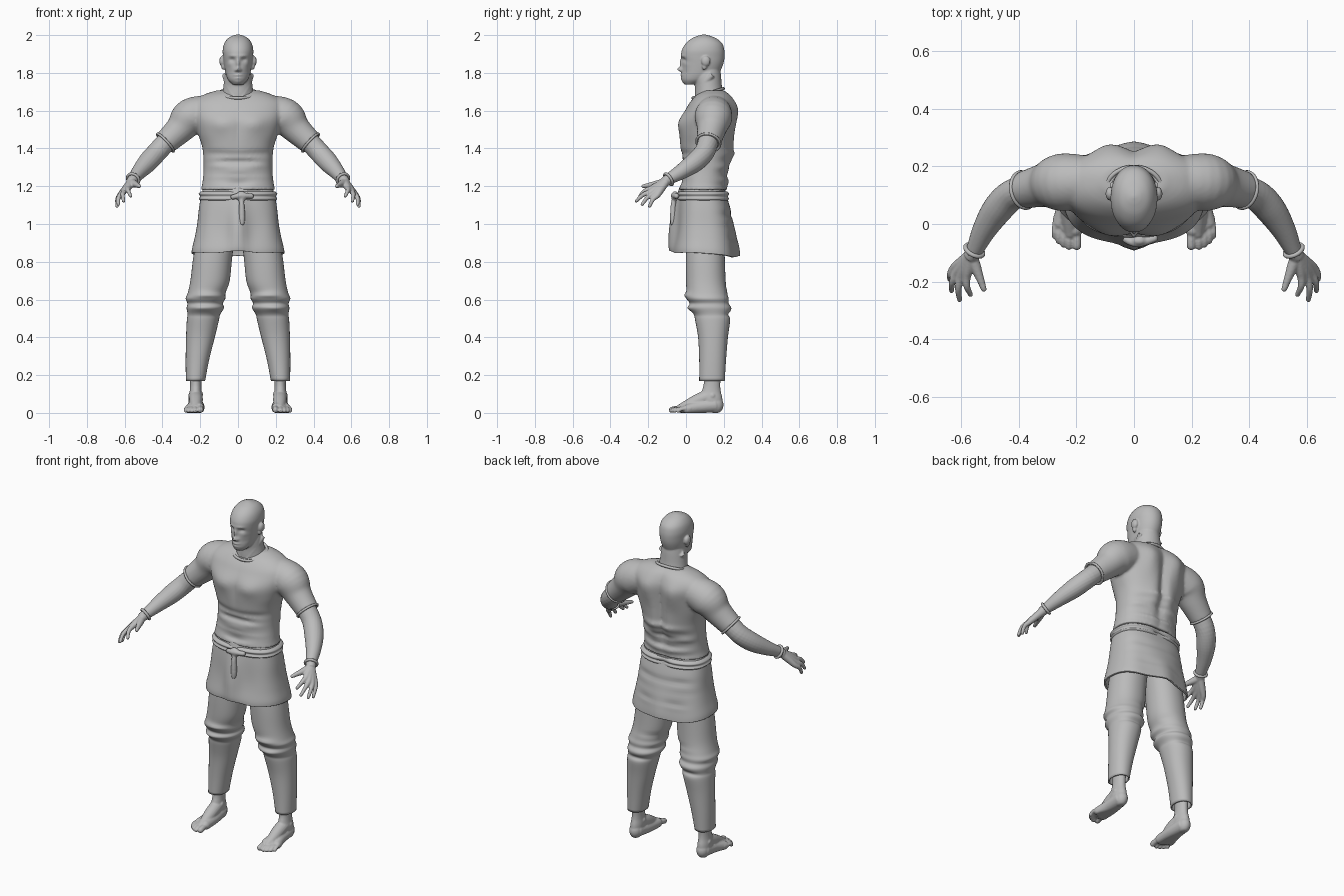
import bpy, bmesh, math, random
from mathutils import Vector, Matrix

random.seed(4)
cube = bpy.data.objects.get("Cube")
if cube:
    bpy.data.objects.remove(cube)

clay = bpy.data.materials.new("plain_grey")
clay.use_nodes = True
GREY = (0.5, 0.5, 0.5, 1)
clay.diffuse_color = GREY
next(n for n in clay.node_tree.nodes if n.type == 'BSDF_PRINCIPLED').inputs["Base Color"].default_value = GREY


def spline(rows, steps):
    """Smooth curve through rows of numbers."""
    out = []
    for i in range(len(rows) - 1):
        a, b, c, d = (rows[min(max(i + k, 0), len(rows) - 1)] for k in (-1, 0, 1, 2))
        for s in range(steps):
            t = s / steps
            out.append([q + t * (r - p) / 2 + t * t * (2 * p - 5 * q + 4 * r - s2) / 2
                        + t ** 3 * (3 * q - p - 3 * r + s2) / 2 for p, q, r, s2 in zip(a, b, c, d)])
    return out + [list(rows[-1])]


def skin(bm, rings, cap=True):
    rings = [[bm.verts.new(p) for p in ring] for ring in rings]
    n = len(rings[0])
    for a, b in zip(rings, rings[1:]):
        for i in range(n):
            bm.faces.new((a[i], a[(i + 1) % n], b[(i + 1) % n], b[i]))
    if cap:
        bm.faces.new(rings[0][::-1])
        bm.faces.new(rings[-1])


def loft(bm, rows, cap=True, n=48, steps=5, power=2.3):
    """Level rings from rows of (height, front y, back y, half width, centre x)."""
    rings = []
    for z, front, back, rx, cx in spline([(r + (0,))[:5] for r in rows], steps):
        ring = []
        for i in range(n):
            c, s = math.cos(math.tau * i / n), math.sin(math.tau * i / n)
            c, s = (math.copysign(abs(v) ** (2 / power), v) for v in (c, s))
            ring.append((cx + rx * c, (front + back) / 2 + (back - front) / 2 * s, z))
        rings.append(ring)
    skin(bm, rings, cap)


def blob(bm, centre, radii):
    m = Matrix.Translation(centre) @ Matrix.Diagonal((*radii, 1))
    bmesh.ops.create_uvsphere(bm, u_segments=20, v_segments=12, radius=1, matrix=m)


def tube(bm, pts, n=20, steps=5, tip=False):
    """Round limb through points of (x, y, z, radius)."""
    path = spline(pts, steps)
    rings = []
    for i, p in enumerate(path):
        t = Vector(path[min(i + 1, len(path) - 1)][:3]) - Vector(path[max(i - 1, 0)][:3])
        q = t.to_track_quat('Z', 'Y')
        rings.append([Vector(p[:3]) + q @ Vector((math.cos(math.tau * k / n), math.sin(math.tau * k / n), 0)) * p[3]
                      for k in range(n)])
    skin(bm, rings)
    if tip:
        blob(bm, pts[-1][:3], [pts[-1][3]] * 3)


def hoop(bm, centre, rot, rx, ry, r):
    """Closed ring of cloth."""
    n, k = 48, 8
    m = Matrix.Translation(centre) @ rot
    grid = [[bm.verts.new(m @ Vector(((rx + r * math.cos(b)) * math.cos(a), (ry + r * math.cos(b)) * math.sin(a),
             r * math.sin(b)))) for b in (math.tau * j / k for j in range(k))]
            for a in (math.tau * i / n for i in range(n))]
    for i in range(n):
        for j in range(k):
            a, b, j2 = grid[i], grid[(i + 1) % n], (j + 1) % k
            bm.faces.new((a[j], b[j], b[j2], a[j2]))


def sculpt(bm, bumps):
    """Push the front (-1) or back (+1) in or out: (side, x, z, spread x, spread z, amount)."""
    bm.normal_update()
    for v in bm.verts:
        x, z, push = v.co.x, v.co.z, 0
        for side, bx, bz, sx, sz, amount in bumps:
            for cx in {bx, -bx}:
                g = math.exp(-((x - cx) / sx) ** 2 - ((z - bz) / sz) ** 2)
                push += side * amount * g * max(0, v.normal.y * side)
        v.co.y += push


def folds(count, low, high, width, amount):
    return [(random.choice((-1, 1)), random.uniform(0, width), random.uniform(low, high),
             random.uniform(.05, .12), random.uniform(.01, .018), random.uniform(-amount, amount))
            for _ in range(count)]


def finish(name, bm, voxel=0, smooth=3, mirror=False, thick=0):
    bmesh.ops.recalc_face_normals(bm, faces=bm.faces)
    me = bpy.data.meshes.new(name)
    bm.to_mesh(me)
    bm.free()
    me.materials.append(clay)
    for p in me.polygons:
        p.use_smooth = True
    me.set_sharp_from_angle(angle=math.radians(50))
    ob = bpy.data.objects.new(name, me)
    bpy.context.collection.objects.link(ob)
    if voxel:
        mod = ob.modifiers.new("fuse", 'REMESH')
        mod.mode, mod.voxel_size, mod.use_smooth_shade = 'VOXEL', voxel, True
        mod = ob.modifiers.new("soften", 'SMOOTH')
        mod.factor, mod.iterations = .5, smooth
    if thick:
        ob.modifiers.new("cloth", 'SOLIDIFY').thickness = thick
    if mirror:
        ob.modifiers.new("both_sides", 'MIRROR')
    return ob


# Head, face, ears and neck
bm = bmesh.new()
loft(bm, [(1.738, -.005, .05, .027), (1.76, -.02, .12, .05), (1.785, -.024, .165, .062), (1.81, -.022, .182, .068),
          (1.85, -.021, .198, .075), (1.885, -.026, .204, .079), (1.92, -.022, .203, .081), (1.955, -.002, .192, .073),
          (1.982, .03, .162, .054), (1.997, .065, .125, .028), (2.003, .09, .1, .006)], n=120, steps=8, power=2.1)
sculpt(bm, [(-1, 0, 1.85, .009, .022, .014), (-1, 0, 1.819, .011, .011, .026), (-1, .013, 1.814, .007, .007, .01),
            (-1, .032, 1.87, .016, .011, -.014), (-1, .03, 1.89, .022, .007, .005), (-1, 0, 1.788, .02, .005, .007),
            (-1, 0, 1.772, .017, .005, .006), (-1, 0, 1.78, .022, .003, -.006), (-1, 0, 1.752, .02, .012, .005),
            (-1, .05, 1.845, .014, .012, .005), (-1, .045, 1.8, .016, .02, -.005)])
loft(bm, [(1.62, .05, .21, .09), (1.68, .047, .2, .084), (1.73, .047, .19, .077), (1.79, .04, .185, .07),
          (1.83, .06, .18, .06)], power=2)
for s in (-1, 1):
    blob(bm, (s * .032, .009, 1.869), (.013, .012, .009))
    blob(bm, (s * .083, .105, 1.862), (.016, .024, .028))
    blob(bm, (s * .078, .098, 1.835), (.011, .014, .019))
    tube(bm, [(s * .068, .14, 1.79, .016), (s * .05, .085, 1.73, .016), (s * .02, .06, 1.67, .014)])
finish("head", bm, .0045, 2)

# Shirt with short sleeves
bm = bmesh.new()
loft(bm, [(1.18, -.04, .222, .197), (1.22, -.03, .215, .188), (1.3, -.02, .23, .182), (1.4, -.03, .248, .188),
          (1.48, -.035, .255, .213), (1.55, -.03, .258, .235), (1.61, 0, .26, .25), (1.65, .025, .25, .235),
          (1.685, .058, .23, .18), (1.708, .1, .2, .11)], n=80, steps=8)
sculpt(bm, [(1, .09, 1.59, .055, .09, .022), (1, 0, 1.45, .025, .22, -.02), (1, .06, 1.35, .04, .1, .008),
            (-1, .09, 1.53, .06, .05, .014), (-1, 0, 1.5, .02, .1, -.006)] + folds(22, 1.2, 1.38, .16, .012))
for s in (-1, 1):
    tube(bm, [(s * .14, .15, 1.6, .085), (s * .25, .145, 1.565, .1), (s * .31, .135, 1.5, .077),
              (s * .385, .118, 1.43, .064)], n=32)
finish("shirt", bm, .008, 4)

# Collar and sleeve hems
bm = bmesh.new()
hoop(bm, (0, .117, 1.692), Matrix.Rotation(.3, 4, 'X'), .098, .085, .008)
finish("collar", bm)
bm = bmesh.new()
lean = Vector((.075, -.017, -.07)).to_track_quat('Z', 'Y').to_matrix().to_4x4()
hoop(bm, (.384, .118, 1.431), lean, .063, .063, .007)
finish("sleeve_hems", bm, mirror=True)

# Forearms and hands
bm = bmesh.new()
tube(bm, [(.36, .122, 1.455, .054), (.425, .1, 1.385, .054), (.475, .05, 1.33, .053), (.52, -.02, 1.28, .042),
          (.556, -.095, 1.235, .029), (.57, -.115, 1.22, .026)])
wrist = (.566, -.108, 1.222, .022)
knuckles = [(.582, -.185, 1.188), (.603, -.185, 1.172), (.618, -.172, 1.16), (.626, -.153, 1.15)]
tips = [(.568, -.245, 1.148), (.606, -.263, 1.122), (.634, -.232, 1.104), (.64, -.193, 1.094)]
for k, t in zip(knuckles, tips):
    mid = Vector(k).lerp(Vector(t), .5) + Vector((.006, -.002, .008))
    tube(bm, [wrist, (*Vector(wrist[:3]).lerp(Vector(k), .6), .019), (*k, .015), (*mid, .0115), (*t, .009)], tip=True)
tube(bm, [wrist, (.55, -.15, 1.213, .019), (.535, -.19, 1.206, .014), (.522, -.226, 1.2, .01)], tip=True)
finish("forearms_and_hands", bm, .0045, 2, mirror=True)

# Wrist cuffs
bm = bmesh.new()
lean = Vector((.035, -.07, -.045)).to_track_quat('Z', 'Y').to_matrix().to_4x4()
hoop(bm, (.555, -.092, 1.237), lean, .033, .033, .008)
finish("wrist_cuffs", bm, mirror=True)

# Tunic skirt
bm = bmesh.new()
loft(bm, [(1.19, -.025, .205, .185), (1.14, -.034, .218, .197), (1.08, -.043, .235, .207), (1, -.053, .25, .216),
          (.92, -.061, .262, .23), (.86, -.068, .27, .243), (.832, -.068, .272, .246)], cap=False, n=80, steps=6, power=2.5)
sculpt(bm, [(1, 0, .98, .045, .2, -.035), (1, .1, .98, .06, .1, .008), (-1, 0, .84, .05, .12, -.015),
            (-1, .13, .9, .05, .15, .006)] + folds(8, .9, 1.12, .2, .006))
for v in bm.verts:
    hem = max(0, 1 - (v.co.z - .832) / .15)
    v.co.z += hem * (.008 - .07 * (v.co.y - .1)) + hem * .005 * math.cos(v.co.x * 24)
finish("tunic_skirt", bm, thick=.01)

# Belt with knot and hanging end
bm = bmesh.new()
loft(bm, [(1.122, -.034, .22, .195), (1.133, -.046, .232, .207), (1.146, -.04, .226, .201),
          (1.16, -.047, .233, .208), (1.173, -.034, .22, .195)], n=72, steps=4, power=2.4)
sculpt(bm, [(1, 0, 1.146, .04, .1, -.015)])
finish("belt", bm)
bm = bmesh.new()
blob(bm, (.018, -.058, 1.147), (.03, .02, .027))
tube(bm, [(-.035, -.05, 1.14, .013), (.01, -.066, 1.15, .015), (.07, -.05, 1.148, .014)], tip=True)
tube(bm, [(.018, -.06, 1.14, .013), (.02, -.067, 1.1, .014), (.021, -.068, 1.04, .017), (.021, -.069, 1.005, .014)], tip=True)
finish("belt_knot", bm, .005, 2)

# Trouser legs with gathered knees
bm = bmesh.new()
loft(bm, [(1, .01, .2, .1, .108), (.83, 0, .205, .103, .133), (.7, 0, .21, .104, .148), (.635, .004, .218, .1, .166),
          (.605, .004, .226, .105, .172), (.58, .02, .226, .094, .174), (.555, .016, .24, .099, .173),
          (.52, .042, .232, .086, .181), (.49, .048, .234, .085, .186), (.4, .064, .222, .076, .199),
          (.28, .07, .212, .062, .215), (.17, .07, .205, .051, .225)], cap=False, power=2.15)
sculpt(bm, folds(10, .45, .68, .22, .01))
finish("trouser_legs", bm, mirror=True, thick=.008)

# Bare feet and ankles
bm = bmesh.new()
loft(bm, [(.3, .09, .19, .035, .22), (.17, .095, .182, .03, .223), (.12, .085, .183, .031, .224),
          (.08, .07, .192, .036, .225), (.03, .09, .196, .034, .226)], power=2)
heel = (.225, .155, .042, .04)
blob(bm, heel[:3], (.036, .044, .046))
tube(bm, [(.224, .13, .09, .036), (.222, .07, .068, .036), (.222, .01, .04, .03), (.222, -.03, .024, .022)], tip=True)
for ball in [(.206, -.018, .025, .028), (.235, -.01, .022, .025), (.258, .005, .02, .025)]:
    tube(bm, [heel, (.215 + (ball[0] - .215) * .5, .07, .032, .033), ball], tip=True)
for x, y, r in [(.199, -.075, .016), (.226, -.079, .0115), (.245, -.071, .011), (.262, -.059, .0105), (.276, -.042, .01)]:
    tube(bm, [(.23 + (x - .23) * .85, y + .065, .024, r + .002), (x, y + .02, .021, r), (x, y, r, r)], tip=True)
blob(bm, (.194, .125, .098), (.009, .014, .014))
blob(bm, (.255, .14, .09), (.009, .014, .014))
for v in bm.verts:
    v.co.z = max(v.co.z, 0)
finish("feet", bm, .0045, 2, mirror=True)
